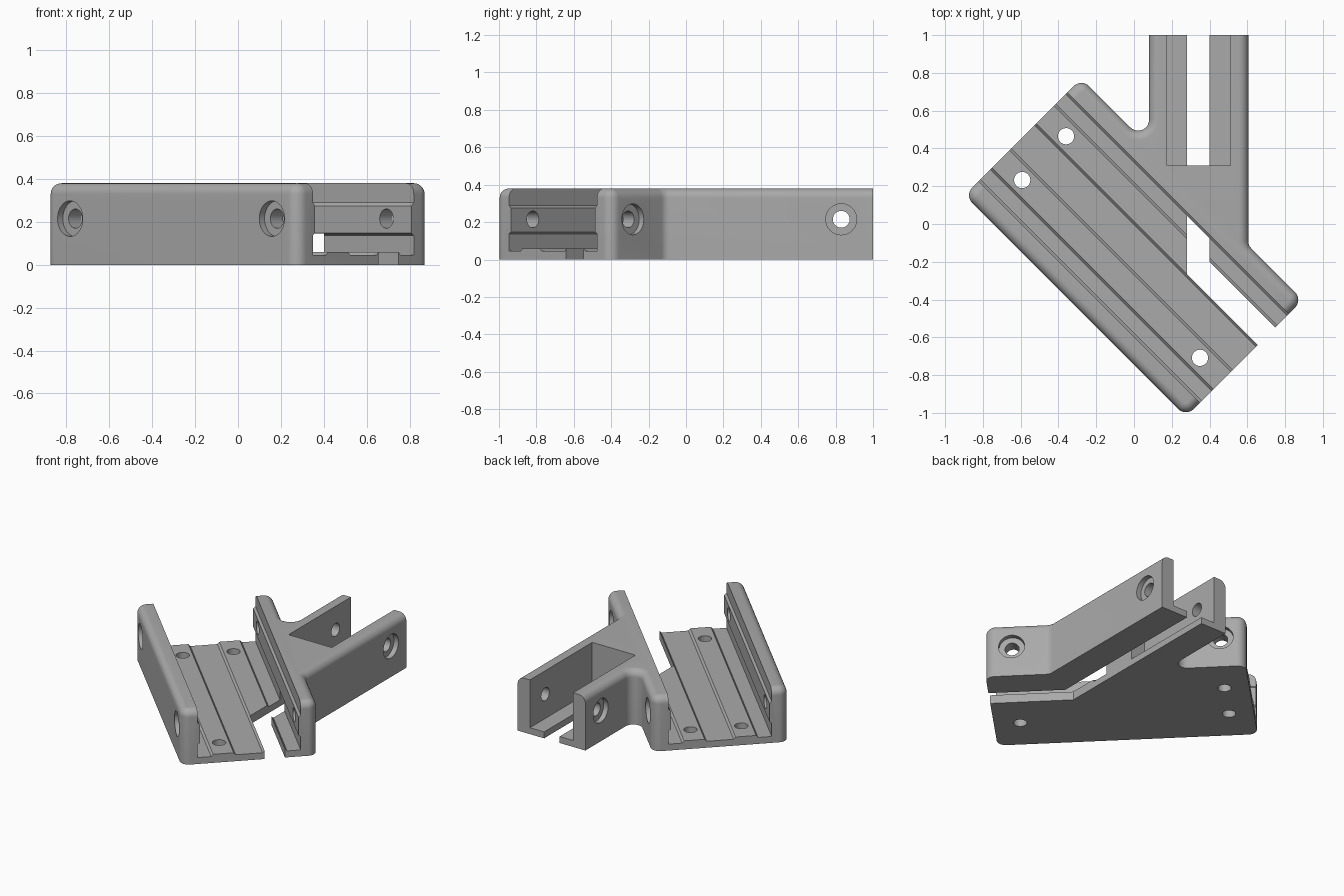
import bpy, bmesh, math
from mathutils import Vector, Matrix

if "Cube" in bpy.data.objects:
    bpy.data.objects.remove(bpy.data.objects["Cube"], do_unlink=True)

ROOT = math.sqrt(0.5)
HEIGHT, TOP_R, CORNER_R = 0.38, 0.05, 0.058
SLANT = Matrix.Rotation(-math.pi / 4, 4, 'Z')   # channel frame: x along, y across


def slanted(u, v):
    return Vector(((u + v) * ROOT, (v - u) * ROOT))


def make_object(name, bm):
    bmesh.ops.recalc_face_normals(bm, faces=bm.faces)
    mesh = bpy.data.meshes.new(name)
    bm.to_mesh(mesh)
    bm.free()
    obj = bpy.data.objects.new(name, mesh)
    bpy.context.collection.objects.link(obj)
    return obj


def loft(name, rings):
    bm = bmesh.new()
    loops = [[bm.verts.new(p) for p in ring] for ring in rings]
    for a, b in zip(loops, loops[1:]):
        for i in range(len(a)):
            j = (i + 1) % len(a)
            bm.faces.new((a[i], a[j], b[j], b[i]))
    bm.faces.new(loops[0][::-1])
    bm.faces.new(loops[-1])
    return make_object(name, bm)


def rounded_ring(corners, radius, inset, z, steps=8):
    """Outline with filleted corners, moved inwards by inset."""
    points = []
    for i, p in enumerate(corners):
        d1 = (p - corners[i - 1]).normalized()
        d2 = (corners[(i + 1) % len(corners)] - p).normalized()
        n1, n2 = Vector((-d1.y, d1.x)), Vector((-d2.y, d2.x))
        side = 1 if d1.x * d2.y - d1.y * d2.x > 0 else -1
        centre = p + (n1 + n2) / (1 + n1.dot(n2)) * radius * side
        turn = n1.angle_signed(n2) * -1
        for k in range(steps + 1):
            n = Matrix.Rotation(turn * k / steps, 2) @ n1
            q = centre - side * n * (radius - side * inset)
            points.append((q.x, q.y, z))
    return points


def cut(body, cutter):
    cutter.hide_render = True
    mod = body.modifiers.new("cut", 'BOOLEAN')
    mod.operation, mod.solver, mod.object = 'DIFFERENCE', 'EXACT', cutter
    bpy.context.view_layer.objects.active = body
    bpy.ops.object.modifier_apply(modifier=mod.name)
    bpy.data.objects.remove(cutter, do_unlink=True)


def prism(outline, z0, z1):
    return loft("cutter", [[(x, y, z) for x, y in outline] for z in (z0, z1)])


def box(x0, x1, y0, y1, z0, z1):
    return prism([(x0, y0), (x1, y0), (x1, y1), (x0, y1)], z0, z1)


def cylinder(start, end, radius):
    start, end = Vector(start), Vector(end)
    axis = end - start
    bm = bmesh.new()
    place = Matrix.Translation((start + end) / 2) @ axis.to_track_quat('Z', 'Y').to_matrix().to_4x4()
    bmesh.ops.create_cone(bm, cap_ends=True, segments=32, radius1=radius,
                          radius2=radius, depth=axis.length, matrix=place)
    return make_object("cutter", bm)


# Solid body: slanted block with a straight arm, outer top edge rounded
outline = [slanted(-0.742, -0.527), slanted(0.916, -0.527), slanted(0.916, 0.348),
           Vector((0.605, -0.113)), Vector((0.605, 1.2)), Vector((0.08, 1.2)),
           Vector((0.08, 0.412)), slanted(-0.742, 0.348)]
rings = [rounded_ring(outline, CORNER_R, 0, 0)]
for k in range(9):
    a = math.pi / 2 * k / 8
    rings.append(rounded_ring(outline, CORNER_R, TOP_R * (1 - math.cos(a)),
                              HEIGHT - TOP_R + TOP_R * math.sin(a)))
bracket = loft("bracket_body", rings)

# Square end of the arm
cut(bracket, box(-0.5, 1, 1, 1.5, -0.5, 1))

# Slanted channel: walls with a raised band, floor with two low rails
half = [(0.3325, 1), (0.3325, 0.29), (0.3185, 0.275), (0.3185, 0.147), (0.3325, 0.137),
        (0.3325, 0.045), (0.245, 0.045), (0.232, 0.06), (0.1, 0.06), (0.087, 0.045)]
profile = half + [(-s, z) for s, z in reversed(half)]
channel = [[SLANT @ Vector((u, s - 0.0895, z)) for s, z in profile] for u in (-1.2, 1.2)]
cut(bracket, loft("cutter", channel))

# Open pocket in the arm
cut(bracket, box(0.175, 0.51, 0.31, 1.3, 0.045, 1))

# Bent slot through the floors and under the dividing wall
cut(bracket, prism([(0.28, 1.3), (0.28, -0.266), (1.28, -1.266),
                    (1.2, -1), (0.4, -0.2), (0.4, 1.3)], -0.2, 0.145))

# Floor holes
for u, v in ((-0.583, 0.074), (-0.583, -0.254), (0.748, -0.254)):
    x, y = slanted(u, v)
    cut(bracket, cylinder((x, y, -0.2), (x, y, 0.2), 0.043))

# Counterbored holes through both channel walls
HOLE_Z, HOLE_R, BORE_R, BORE_DEPTH = 0.215, 0.045, 0.083, 0.035
for u in (-0.58, 0.75):
    for v0, v1, r in ((-0.7, 0.5, HOLE_R), (-0.7, -0.527 + BORE_DEPTH, BORE_R),
                      (0.348 - BORE_DEPTH, 0.5, BORE_R)):
        cut(bracket, cylinder(SLANT @ Vector((u, v0, HOLE_Z)),
                              SLANT @ Vector((u, v1, HOLE_Z)), r))

# Counterbored holes through both arm walls
for x0, x1, r in ((-0.1, 0.8, HOLE_R), (-0.1, 0.08 + BORE_DEPTH, BORE_R),
                  (0.605 - BORE_DEPTH, 0.8, BORE_R)):
    cut(bracket, cylinder((x0, 0.83, HOLE_Z), (x1, 0.83, HOLE_Z), r))

# Grey plastic
grey = bpy.data.materials.new("plain_grey")
grey.use_nodes = True
colour = (0.4, 0.4, 0.4, 1)
grey.diffuse_color = colour
grey.node_tree.nodes["Principled BSDF"].inputs["Base Color"].default_value = colour
bracket.data.materials.clear()
bracket.data.materials.append(grey)
for poly in bracket.data.polygons:
    poly.material_index = 0

bpy.ops.object.select_all(action='DESELECT')
bracket.select_set(True)
bpy.context.view_layer.objects.active = bracket
bpy.ops.object.shade_smooth_by_angle(angle=math.radians(30))
